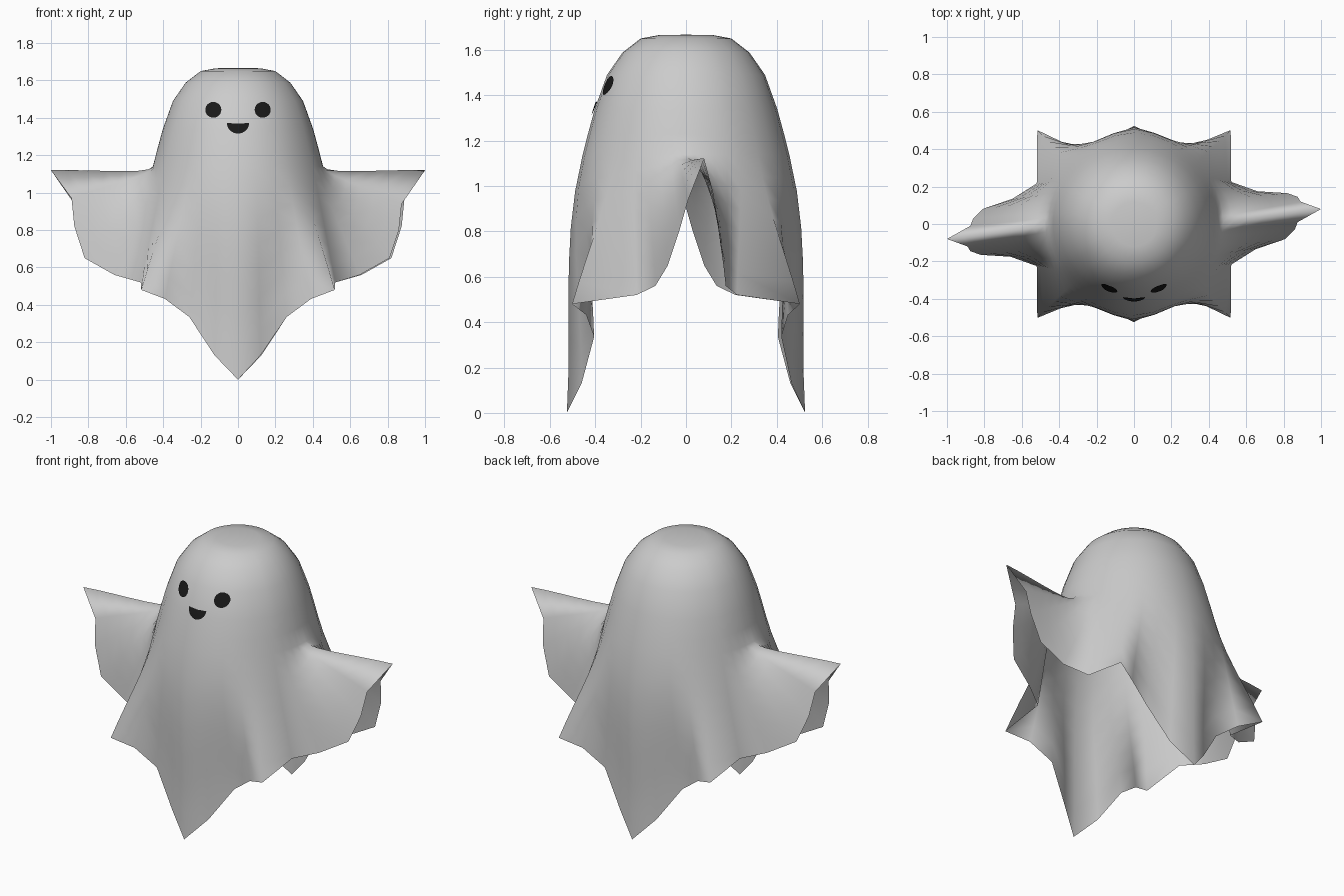
import bpy, bmesh, math
from mathutils import Vector
from mathutils.bvhtree import BVHTree

if "Cube" in bpy.data.objects:
    bpy.data.objects.remove(bpy.data.objects["Cube"])

# Head profile (radius, height), shared by every ray of the cloth
HEAD = [(.12, 1.665), (.2, 1.65), (.28, 1.588), (.348, 1.49), (.402, 1.34), (.432, 1.23), (.455, 1.14)]

# Half of the hem: angle on the head, then hem point; front corner -> right arm -> back
HEM = [
    (-90, 0, -.525, 0), (-78, .12, -.46, .13), (-66, .26, -.405, .335),
    (-55, .39, -.44, .432), (-43, .517, -.502, .48), (-29, .52, -.217, .52),
    (-21, .65, -.135, .56), (-14, .81, -.08, .65), (-8, .86, -.03, .8),
    (-4, .875, .01, .94), (1, 1, .08, 1.12), (5, .89, .12, .97),
    (10, .875, .145, .82), (16, .82, .165, .65), (23, .66, .175, .56),
    (31, .52, .225, .52), (44, .517, .502, .48), (56, .39, .45, .432),
    (67, .26, .42, .335), (78, .125, .465, .13),
]
STEPS = 7


def make_object(name, bm):
    bmesh.ops.recalc_face_normals(bm, faces=bm.faces)
    mesh = bpy.data.meshes.new(name)
    bm.to_mesh(mesh)
    bm.free()
    for p in mesh.polygons:
        p.use_smooth = True
    ob = bpy.data.objects.new(name, mesh)
    bpy.context.collection.objects.link(ob)
    return ob


def ray(angle, hem, sign):
    """Points from the crown down the head and along a curve to the hem."""
    c, s = math.cos(math.radians(angle)), math.sin(math.radians(angle))
    pts = [Vector((r * c, r * s, z)) for r, z in HEAD]
    p0, p3 = pts[-1], Vector(hem)
    fall = (p0 - pts[-2]).normalized()
    reach = (p3 - p0).length
    drop = .08 + .27 * min(1, abs(math.sin(math.radians(angle))) * 1.4)
    p1 = p0 + fall * reach * drop
    p2 = p0.lerp(p3, .64)
    for i in range(1, STEPS + 1):
        t = i / STEPS
        u = 1 - t
        pts.append(p0 * u**3 + p1 * 3 * u * u * t + p2 * 3 * u * t * t + p3 * t**3)
    return [Vector((p.x * sign, p.y * sign, p.z)) for p in pts]


# Draped sheet: the second half is the first turned by 180 degrees
bm = bmesh.new()
rays = [[bm.verts.new(p) for p in ray(a, (x, y, z), sign)]
        for sign in (1, -1) for a, x, y, z in HEM]
crown = bm.verts.new((0, 0, 1.667))
for a, b in zip(rays, rays[1:] + rays[:1]):
    bm.faces.new((crown, a[0], b[0]))
    for i in range(len(a) - 1):
        bm.faces.new((a[i], a[i + 1], b[i + 1], b[i]))
bm.normal_update()
tree = BVHTree.FromBMesh(bm)
make_object("draped_sheet", bm)

# Face patches laid on the front of the head
black = bpy.data.materials.new("black")
black.diffuse_color = (.01, .01, .01, 1)
black.use_nodes = True
black.node_tree.nodes["Principled BSDF"].inputs["Base Color"].default_value = black.diffuse_color


def patch(name, outline, centre):
    bm = bmesh.new()

    def stick(x, z):
        hit = tree.ray_cast(Vector((x, -2, z)), Vector((0, 1, 0)))[0]
        return bm.verts.new((x, hit.y - .007, z))

    cx, cz = centre
    mid = stick(cx, cz)
    inner = [stick(cx + (x - cx) / 2, cz + (z - cz) / 2) for x, z in outline]
    outer = [stick(x, z) for x, z in outline]
    n = len(outline)
    for i in range(n):
        j = (i + 1) % n
        bm.faces.new((mid, inner[i], inner[j]))
        bm.faces.new((inner[i], outer[i], outer[j], inner[j]))
    make_object(name, bm).data.materials.append(black)


def arc(cx, cz, rx, rz, start, end, n):
    angles = [math.radians(start + (end - start) * i / n) for i in range(n + 1)]
    return [(cx + rx * math.cos(a), cz + rz * math.sin(a)) for a in angles]


# Eyes
for side, name in ((-1, "left_eye"), (1, "right_eye")):
    patch(name, arc(side * .132, 1.443, .043, .042, 0, 360, 24)[:-1], (side * .132, 1.443))

# Mouth: half disc with a flat top
patch("mouth", arc(0, 1.372, .059, .056, 180, 360, 16) + [(.03, 1.371), (0, 1.37), (-.03, 1.371)], (0, 1.347))
